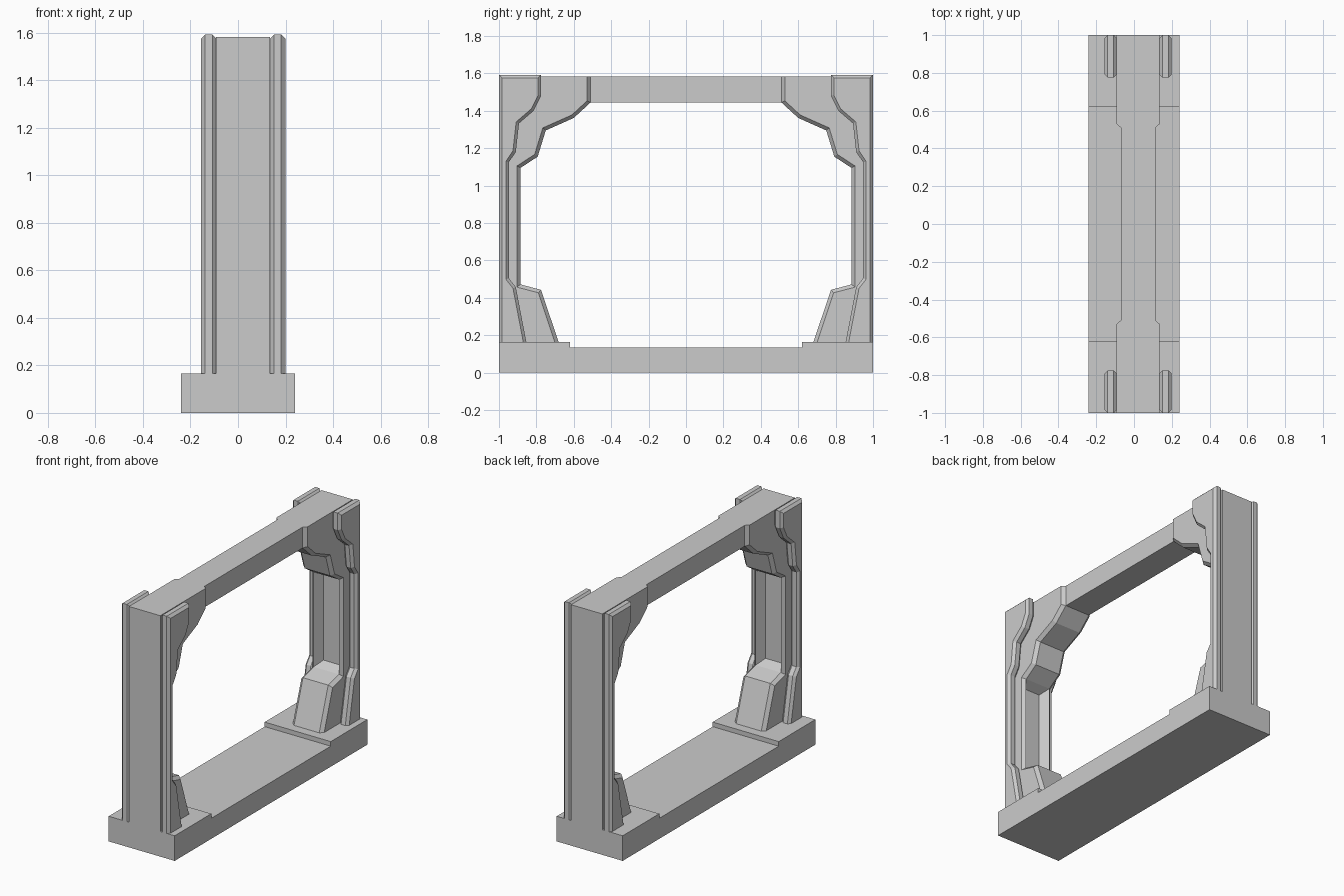
import bpy
import bmesh
from mathutils import Vector

cube = bpy.data.objects.get("Cube")
if cube:
    bpy.data.objects.remove(cube)

grey = bpy.data.materials.new("plain_grey")
grey.use_nodes = True
grey.diffuse_color = (0.6, 0.6, 0.6, 1)
grey.node_tree.nodes["Principled BSDF"].inputs["Base Color"].default_value = (0.6, 0.6, 0.6, 1)


def finish(bm, name, mirrored=False):
    bmesh.ops.recalc_face_normals(bm, faces=bm.faces[:])
    mesh = bpy.data.meshes.new(name)
    bm.to_mesh(mesh)
    bm.free()
    mesh.materials.append(grey)
    obj = bpy.data.objects.new(name, mesh)
    bpy.context.collection.objects.link(obj)
    if mirrored:
        mod = obj.modifiers.new("other_end", 'MIRROR')
        mod.use_axis = (False, True, False)
        mod.use_clip = False
        mod.use_mirror_merge = False
    return obj


def inset(points, dists):
    """Move each edge of a closed outline inward by its own distance."""
    pts = [Vector(p) for p in points]
    n = len(pts)
    area = sum(pts[i].cross(pts[(i + 1) % n]) for i in range(n))
    side = 1 if area > 0 else -1
    normals = []
    for i in range(n):
        d = (pts[(i + 1) % n] - pts[i]).normalized()
        normals.append(Vector((-d.y, d.x)) * side)
    result = []
    for i in range(n):
        a, b = normals[i - 1], normals[i]
        da, db = dists[i - 1], dists[i]
        det = a.x * b.y - a.y * b.x
        move = Vector((da * b.y - db * a.y, a.x * db - b.x * da)) / det
        result.append(pts[i] + move)
    return result


def chamfered_slab(outline, dists, xs):
    """Loft a y-z outline along x, with chamfers at both faces."""
    small = inset(outline, dists)
    bm = bmesh.new()
    rings = [[bm.verts.new((x, p[0], p[1])) for p in shape]
             for x, shape in zip(xs, (small, outline, outline, small))]
    n = len(outline)
    for r, s in zip(rings, rings[1:]):
        for i in range(n):
            j = (i + 1) % n
            bm.faces.new((r[i], r[j], s[j], s[i]))
    bm.faces.new(rings[0])
    bm.faces.new(rings[-1])
    bmesh.ops.remove_doubles(bm, verts=bm.verts[:], dist=0.0001)
    bmesh.ops.recalc_face_normals(bm, faces=bm.faces[:])
    return bm


def box(name, lo, hi, mirrored=False):
    bm = bmesh.new()
    bmesh.ops.create_cube(bm, size=1)
    for v in bm.verts:
        v.co = [h if c > 0 else l for c, l, h in zip(v.co, lo, hi)]
    return finish(bm, name, mirrored)


# Base with raised ends
box("base", (-0.24, -1, 0), (0.24, 1, 0.135))
box("base_end_step", (-0.24, 0.62, 0.12), (0.24, 1, 0.165), True)

# Top beam
box("top_beam", (-0.07, -0.53, 1.445), (0.113, 0.53, 1.583))

# Posts with stepped bracket and foot, outer corners first
post = [(1, 0.16), (1, 1.583), (0.51, 1.583), (0.51, 1.445), (0.6, 1.362),
        (0.75, 1.295), (0.793, 1.155), (0.885, 1.095), (0.885, 0.472),
        (0.775, 0.443), (0.68, 0.16)]
bm = chamfered_slab(post, [0, 0] + [0.019] * 8 + [0], (-0.092, -0.07, 0.113, 0.135))

# Recessed window in the upright inner face of each post
panel = [f for f in bm.faces
         if f.normal.y < -0.99 and 0.7 < f.calc_center_median().z < 0.9]
bmesh.ops.inset_individual(bm, faces=panel, thickness=0.042, depth=0)
for face in panel:
    for v in face.verts:
        v.co.y += 0.06
finish(bm, "post", True)

# Chamfered ribs on both sides of each post
rib = [(1, 0.16), (1, 1.592), (0.775, 1.592), (0.775, 1.48), (0.815, 1.4),
       (0.893, 1.333), (0.91, 1.18), (0.947, 1.125), (0.947, 0.505),
       (0.91, 0.458), (0.853, 0.16)]
for name, x in (("right_rib", -0.155), ("left_rib", 0.135)):
    bm = chamfered_slab(rib, [0.016] * 10 + [0], (x, x + 0.016, x + 0.047, x + 0.064))
    finish(bm, name, True)
